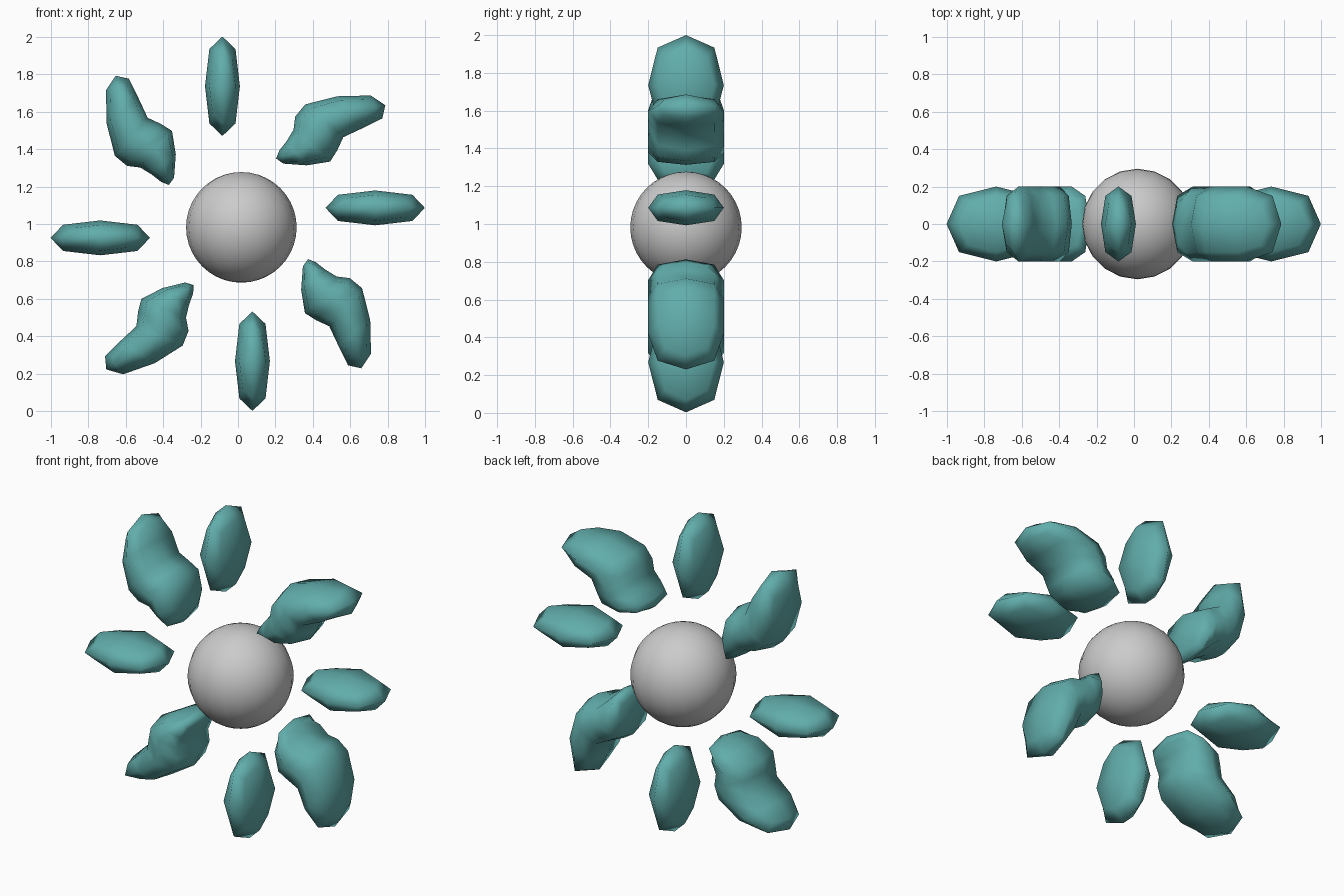
import bpy, bmesh, math

if "Cube" in bpy.data.objects:
    bpy.data.objects.remove(bpy.data.objects["Cube"])

teal = bpy.data.materials.new("teal")
teal.diffuse_color = (0.12, 0.42, 0.41, 1)
teal.use_nodes = True
teal.node_tree.nodes["Principled BSDF"].inputs["Base Color"].default_value = teal.diffuse_color


def petal(name, lower, upper, center, angle):
    """Ladder-shaped cage in the xz plane, thick in y, smoothed by one subdivision."""
    bm = bmesh.new()
    rows = []
    for p, q in zip(lower, upper):
        rows.append([bm.verts.new((x, y, z)) for (x, z), y in
                     ((p, -0.2), (q, -0.2), (q, 0.2), (p, 0.2))])
    for a, b in zip(rows, rows[1:]):
        for i in range(4):
            j = (i + 1) % 4
            bm.faces.new((a[i], a[j], b[j], b[i]))
    bm.faces.new(rows[0][::-1])
    bm.faces.new(rows[-1])
    bmesh.ops.recalc_face_normals(bm, faces=bm.faces)
    for f in bm.faces:
        f.smooth = True
    me = bpy.data.meshes.new(name)
    bm.to_mesh(me)
    bm.free()
    me.materials.append(teal)
    ob = bpy.data.objects.new(name, me)
    bpy.context.collection.objects.link(ob)
    ob.location = (center[0], 0, center[1])
    ob.rotation_euler.y = -math.radians(angle)
    sub = ob.modifiers.new("smooth", 'SUBSURF')
    sub.levels = sub.render_levels = 1
    sub.use_limit_surface = False


# Central ball
bpy.ops.mesh.primitive_uv_sphere_add(segments=20, ring_count=20, radius=0.295,
                                     location=(0.018, 0, 0.982))
ball = bpy.context.object
ball.name = "center_ball"
bpy.ops.object.shade_smooth()

# Straight petals
W, L = 0.093, 0.265
for name, center, angle in (("top_petal", (-0.083, 1.735), 0),
                            ("left_petal", (-0.735, 0.926), 90),
                            ("bottom_petal", (0.077, 0.268), 180),
                            ("right_petal", (0.732, 1.086), 270)):
    petal(name, [(-W, L), (-W, -L)], [(W, L), (W, -L)], center, angle)

# Bent diagonal petals
outer = [(-0.217, 0.259), (-0.152, -0.20), (0.0, -0.19), (0.11, -0.291)]
inner = [(-0.056, 0.313), (0.024, 0.024), (0.184, 0.035), (0.184, -0.302)]
for name, center, angle in (("upper_left_petal", (-0.516, 1.505), 0),
                            ("lower_left_petal", (-0.473, 0.442), 108),
                            ("lower_right_petal", (0.521, 0.516), 180),
                            ("upper_right_petal", (0.50, 1.497), 270)):
    petal(name, outer, inner, center, angle)
